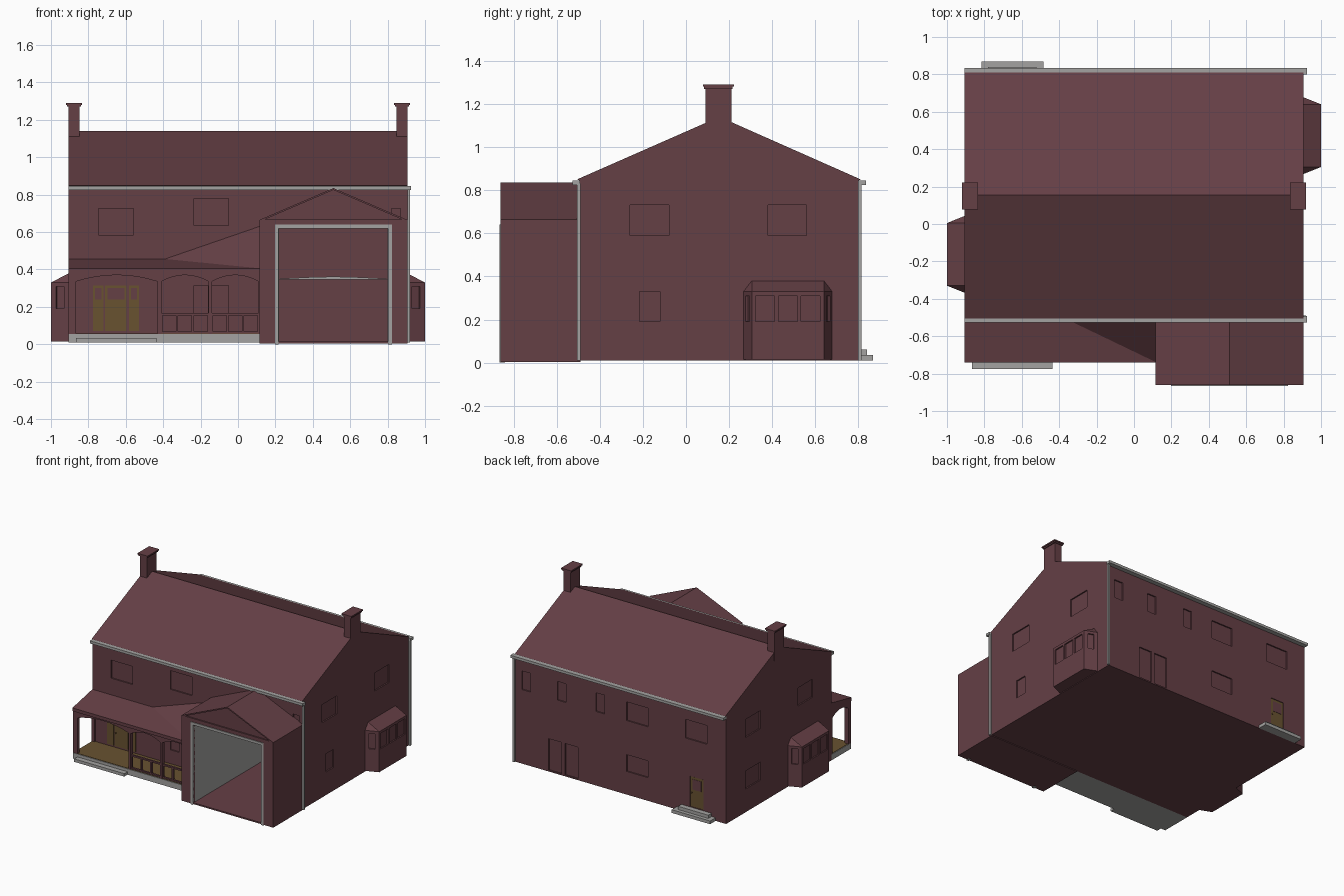
import bpy, bmesh, math
from mathutils import Matrix, Vector

if "Cube" in bpy.data.objects:
    bpy.data.objects.remove(bpy.data.objects["Cube"])


def material(name, col):
    m = bpy.data.materials.new(name)
    m.diffuse_color = (*col, 1)
    m.use_nodes = True
    m.node_tree.nodes["Principled BSDF"].inputs["Base Color"].default_value = m.diffuse_color
    return m


RED = material("maroon", (0.13, 0.05, 0.06))
WOOD = material("wood", (0.14, 0.085, 0.03))
GREY = material("stone_grey", (0.37, 0.365, 0.355))


def finish(name, bm, mat):
    bmesh.ops.recalc_face_normals(bm, faces=bm.faces)
    me = bpy.data.meshes.new(name)
    bm.to_mesh(me)
    bm.free()
    ob = bpy.data.objects.new(name, me)
    bpy.context.collection.objects.link(ob)
    me.materials.append(mat)
    return ob


def prism(name, pts, axis, a, b, mat=RED):
    """Extrude a 2D outline along an axis from a to b."""
    put = {'x': lambda p, t: (t, p[0], p[1]),
           'y': lambda p, t: (p[0], t, p[1]),
           'z': lambda p, t: (p[0], p[1], t)}[axis]
    bm = bmesh.new()
    lo = [bm.verts.new(put(p, a)) for p in pts]
    hi = [bm.verts.new(put(p, b)) for p in pts]
    bm.faces.new(lo)
    bm.faces.new(hi)
    for i in range(len(pts)):
        j = (i + 1) % len(pts)
        bm.faces.new((lo[i], lo[j], hi[j], hi[i]))
    return finish(name, bm, mat)


def add_box(bm, x0, x1, y0, y1, z0, z1, turn=0):
    mid = Vector(((x0 + x1) / 2, (y0 + y1) / 2, (z0 + z1) / 2))
    mat = (Matrix.Translation(mid) @ Matrix.Rotation(turn, 4, 'Z')
           @ Matrix.Diagonal((x1 - x0, y1 - y0, z1 - z0, 1)))
    bmesh.ops.create_cube(bm, size=1, matrix=mat)


def boxes(name, dims, mat=RED):
    bm = bmesh.new()
    for d in dims:
        add_box(bm, *d)
    return finish(name, bm, mat)


def hull(name, pts, mat=RED):
    bm = bmesh.new()
    for p in pts:
        bm.verts.new(p)
    bmesh.ops.convex_hull(bm, input=bm.verts)
    bmesh.ops.dissolve_limit(bm, angle_limit=0.01, verts=bm.verts, edges=bm.edges)
    return finish(name, bm, mat)


def cut(ob, cutter):
    cutter.hide_render = True
    mod = ob.modifiers.new("cut", 'BOOLEAN')
    mod.object, mod.operation, mod.solver = cutter, 'DIFFERENCE', 'EXACT'
    mod.use_self = True
    bpy.context.view_layer.objects.active = ob
    bpy.ops.object.modifier_apply(modifier=mod.name)
    bpy.data.objects.remove(cutter)


# Main house with gable roof
W, D = 0.905, 0.01
house = prism("main_house", [(-.495, .01), (.8, .01), (.8, .845), (.81, .85), (.155, 1.14),
                             (-.505, .85), (-.495, .845)], 'x', -W, W)

# Recessed windows and rear double door
holes = []
for x0, x1, z0, z1 in [(-.745, -.56, .585, .725), (-.235, -.05, .635, .78), (.82, .87, .66, .725),
                       (-.235, -.16, .165, .315), (-.14, -.05, .165, .315)]:
    holes.append((x0, x1, -.52, -.495 + D, z0, z1))
for x0, x1, z0, z1 in [(.775, .85, .585, .73), (.47, .545, .585, .73), (.14, .215, .585, .73),
                       (-.235, -.05, .585, .73), (-.74, -.555, .585, .73), (-.235, -.05, .19, .32),
                       (.37, .48, .02, .265), (.51, .62, .02, .265), (-.71, -.595, .065, .3)]:
    holes.append((x0, x1, .8 - D, .83, z0, z1))
for y0, y1, z0, z1 in [(-.26, -.08, .59, .73), (.38, .56, .59, .73), (-.215, -.12, .19, .33)]:
    holes.append((W - D, W + .03, y0, y1, z0, z1))
for y0, y1, z0, z1 in [(-.26, -.08, .59, .73), (.38, .56, .59, .73), (.38, .56, .19, .33)]:
    holes.append((-W - .03, -W + D, y0, y1, z0, z1))
cut(house, boxes("opening_cutter", holes))

# Deep garage space running into the house
TUNNEL = (.217, .803, -.9, .78, .015, .62)
cut(house, boxes("space_cutter", [TUNNEL]))

# Garage wing with recessed pediment
garage = prism("garage", [(.115, .004), (W, .004), (W, .665), (.51, .835), (.115, .665)],
               'y', -.86, -.49)
cut(garage, boxes("garage_cutter", [TUNNEL]))
cut(garage, prism("pediment_cutter", [(.145, .668), (.875, .668), (.51, .825)], 'y', -.9, -.85))
boxes("garage_frame", [(.197, .217, -.865, -.84, 0, .64), (.803, .823, -.865, -.84, 0, .64),
                       (.217, .803, -.865, -.84, .62, .64)], GREY)
boxes("garage_lining", [(.215, .22, -.84, .78, .015, .62), (.8, .805, -.84, .78, .015, .62)], GREY)
prism("garage_beam", [(.22, .345), (.8, .345), (.8, .35), (.65, .358), (.51, .362), (.37, .358),
                      (.22, .35)], 'y', .74, .78, GREY)
boxes("garage_rear_doors", [(.37, .48, .775, .781, .02, .265), (.51, .62, .775, .781, .02, .265)])

# Bay windows: right one and left one
for name, side, yc in (("right_bay", 1, .4725), ("left_bay", -1, -.1625)):
    pts = []
    for s in (-1, 1):
        for x, w, z in [(.9, .2075, .015), (.9, .2075, .33), (1, .1675, .015), (1, .1675, .33),
                        (.9, .1675, .382)]:
            pts.append((side * x, yc + s * w, z))
    bay = hull(name, pts)
    c = [(side - .01, side + .01, yc + o - .044, yc + o + .044, .19, .31)
         for o in (-.105, 0, .105)]
    cut(bay, boxes("bay_cutter", c))
    for s in (-1, 1):
        cut(bay, boxes("bay_side_cutter", [
            (side * .952 - .023, side * .952 + .023, yc + s * .1885 - .012,
             yc + s * .1885 + .012, .19, .31, -s * side * math.atan2(.04, .1))]))

# Chimneys with caps, gutters and downpipes
for s, n in ((-1, "left"), (1, "right")):
    boxes(n + "_chimney", [(s * .876 - .0295, s * .876 + .0295, .09, .21, 1.05, 1.275)])
    cap = [(s * .876 - w, s * .876 + w, .15 - h, .15 + h, a, b)
           for w, h, a, b in ((.037, .066, 1.27, 1.28), (.043, .072, 1.28, 1.29))]
    boxes(n + "_chimney_cap", cap)
boxes("gutters", [(-.905, .925, -.527, -.492, .825, .845), (-.905, .925, .798, .835, .825, .845)],
      GREY)
boxes("downpipes", [(.905, .92, -.505, -.49, .01, .83), (.905, .92, .798, .813, .01, .83)], GREY)


# Porch arcades: outline with arched openings
def arcade(name, x0, x1, gaps, axis, a, b):
    pts = [(x0, .055), (x0, .385), (x1, .385), (x1, .055)]
    for l, r in reversed(gaps):
        pts.append((r, .055))
        for i in range(9):
            t = i / 8
            pts.append((r + (l - r) * t, .335 + .035 * (1 - (2 * t - 1) ** 2)))
        pts.append((l, .055))
    prism(name, pts, axis, a, b)


arcade("porch_front_arches", -W, .12, [(-.867, -.43), (-.41, -.157), (-.14, .11)],
       'y', -.732, -.705)
arcade("porch_side_arch", -.71, -.495, [(-.7, -.505)], 'x', -W, -.88)
boxes("porch_base", [(-W, .115, -.735, -.495, .01, .055)], GREY)
boxes("porch_deck", [(-.9, .115, -.73, -.496, .053, .058)], WOOD)
prism("porch_roof", [(-.74, .38), (-.74, .405), (-.49, .457), (-.49, .38)], 'x', -W, .116)
hull("porch_roof_slope", [(-.4, -.49, .457), (.116, -.49, .635), (.116, -.738, .406),
                          (.116, -.49, .44)])

# Porch railings
rail = []
for l, r in ((-.41, -.157), (-.14, .11)):
    rail += [(l, r, -.725, -.71, .155, .167), (l, r, -.725, -.71, .058, .068)]
    for i in range(4):
        x = l + (r - l) * i / 3
        rail.append((x - .006, x + .006, -.725, -.71, .068, .155))
boxes("porch_railings", rail)

# Steps
boxes("front_step", [(-.865, -.435, -.775, -.735, .01, .033)], GREY)
boxes("rear_steps", [(-.815, -.485, .79, .868, .01, .035), (-.78, -.52, .79, .84, .035, .06)], GREY)

# Doors with maroon panes and knobs
boxes("front_door", [(-.71, -.595, -.501, -.49, .07, .315), (-.775, -.72, -.501, -.49, .07, .315),
                     (-.583, -.528, -.501, -.49, .07, .315)], WOOD)
boxes("front_door_panes", [(-.697, -.607, -.503, -.495, .24, .3),
                           (-.764, -.731, -.503, -.495, .24, .3),
                           (-.572, -.539, -.503, -.495, .24, .3)])
boxes("rear_door", [(-.708, -.597, .785, .797, .065, .298)], WOOD)
boxes("rear_door_pane", [(-.69, -.615, .79, .799, .2, .28)])
boxes("door_knobs", [(-.703, -.695, -.508, -.5, .17, .178), (-.612, -.604, .796, .804, .17, .178)],
      WOOD)
